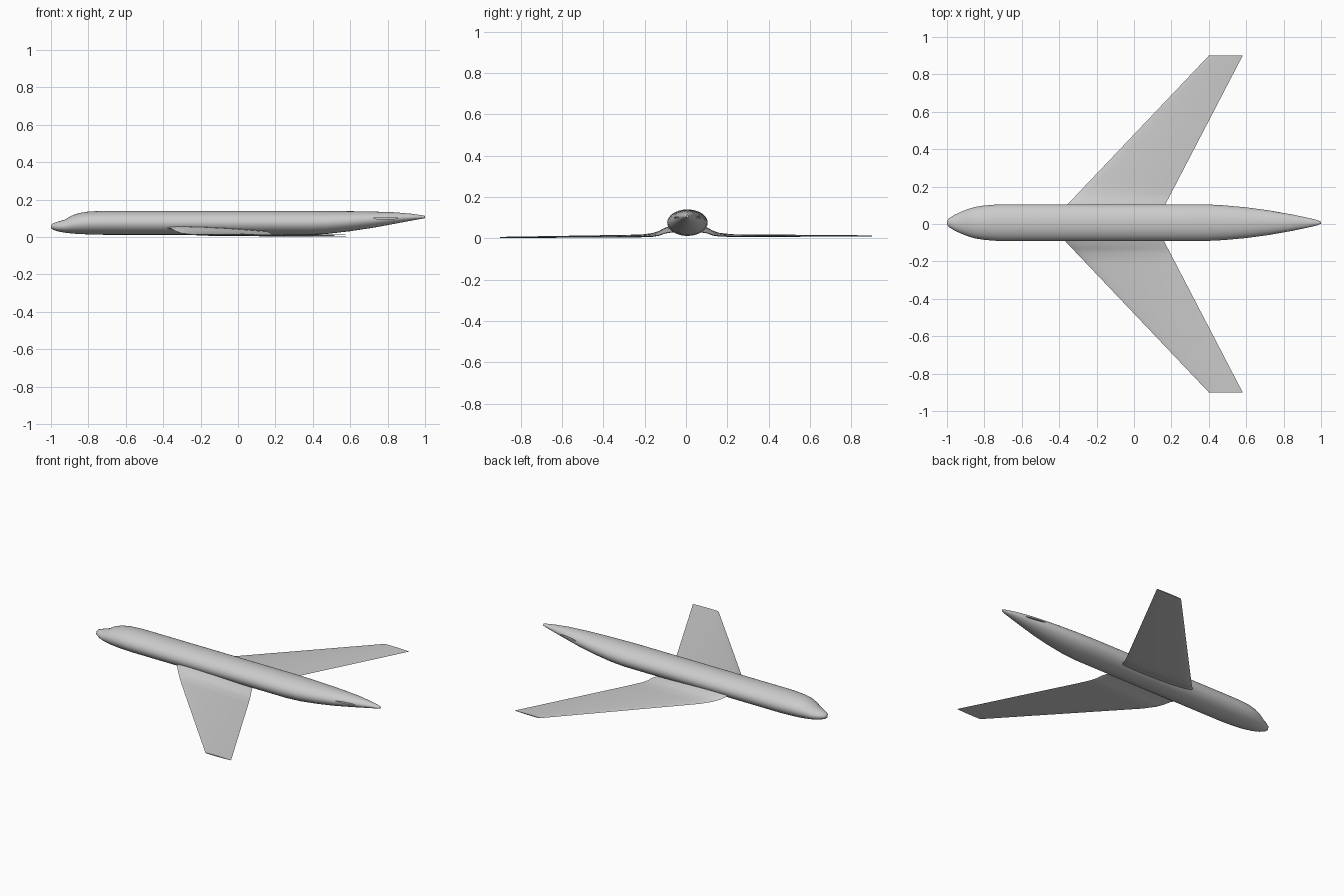
import bpy, bmesh, math

cube = bpy.data.objects.get("Cube")
if cube:
    bpy.data.objects.remove(cube)

grey = bpy.data.materials.new("light_grey")
grey.use_nodes = True
grey.diffuse_color = (0.6, 0.6, 0.6, 1)
grey.node_tree.nodes["Principled BSDF"].inputs["Base Color"].default_value = (0.6, 0.6, 0.6, 1)


def loft(name, rings, angle=30):
    """Skin a list of closed rings and cap both ends."""
    bm = bmesh.new()
    loops = [[bm.verts.new(p) for p in ring] for ring in rings]
    n = len(loops[0])
    for a, b in zip(loops, loops[1:]):
        for i in range(n):
            j = (i + 1) % n
            bm.faces.new((a[i], a[j], b[j], b[i]))
    bm.faces.new(loops[0])
    bm.faces.new(loops[-1])
    bmesh.ops.recalc_face_normals(bm, faces=bm.faces)
    mesh = bpy.data.meshes.new(name)
    bm.to_mesh(mesh)
    bm.free()
    mesh.materials.append(grey)
    obj = bpy.data.objects.new(name, mesh)
    bpy.context.collection.objects.link(obj)
    bpy.ops.object.select_all(action='DESELECT')
    obj.select_set(True)
    bpy.context.view_layer.objects.active = obj
    bpy.ops.object.shade_smooth_by_angle(angle=math.radians(angle))
    return obj


# Fuselage stations: x, half width, bottom z, top z
CENTRE_Y = 0.007
STATIONS = [
    (-1.0, 0.008, 0.048, 0.062), (-0.99, 0.023, 0.039, 0.073),
    (-0.96, 0.042, 0.029, 0.083), (-0.925, 0.058, 0.023, 0.093),
    (-0.89, 0.072, 0.019, 0.114), (-0.85, 0.084, 0.016, 0.128),
    (-0.8, 0.092, 0.014, 0.136), (-0.72, 0.098, 0.012, 0.14),
    (0.38, 0.098, 0.012, 0.14), (0.48, 0.093, 0.017, 0.139),
    (0.6, 0.082, 0.031, 0.138), (0.72, 0.066, 0.049, 0.136),
    (0.84, 0.045, 0.071, 0.132), (0.93, 0.026, 0.088, 0.124),
    (0.98, 0.014, 0.097, 0.117), (1.0, 0.005, 0.101, 0.113),
]


def oval(x, half, low, high, sides=40):
    turns = [2 * math.pi * i / sides for i in range(sides)]
    return [(x, CENTRE_Y + half * math.cos(t),
             (low + high) / 2 + (high - low) / 2 * math.sin(t)) for t in turns]


fuselage = loft("fuselage", [oval(*s) for s in STATIONS], 40)


# Wings: span, middle z, thickness, drop from leading to trailing edge
WING = [(0.04, 0.046, 0.026, 0.022), (0.1, 0.036, 0.024, 0.02),
        (0.13, 0.023, 0.021, 0.015), (0.16, 0.016, 0.017, 0.009),
        (0.22, 0.012, 0.013, 0.004), (0.9, 0.008, 0.006, 0.0)]


def airfoil(side, span, mid, thick, drop, steps=10):
    lead = -0.36 + 0.95 * (span - 0.1)
    trail = 0.165 + 0.52 * (span - 0.1)
    ring = []
    for i in range(2 * steps):
        t = math.pi * i / steps
        c = (1 - math.cos(t)) / 2
        shape = 1.3 * math.sqrt(c) * (1 - c) + 0.04
        z = mid + drop * (0.5 - c) + math.copysign(thick * shape, steps - i) * 0.9
        roll = 0.004 * side * span
        ring.append((lead + (trail - lead) * c, side * span, max(z + roll, 0.0)))
    return ring


for name, side in (("left_wing", 1), ("right_wing", -1)):
    loft(name, [airfoil(side, *w) for w in WING], 35)

# Narrow tailplane slots cut into both sides of the tail
for side in (1, -1):
    bpy.ops.mesh.primitive_cylinder_add(vertices=16, radius=1, depth=2,
                                        location=(0.79, CENTRE_Y + side * 0.065, 0.1),
                                        rotation=(math.pi / 2, 0, 0))
    cutter = bpy.context.object
    cutter.name = "tail_slot_cutter"
    cutter.scale = (0.065, 0.004, 0.035)
    cutter.hide_render = True
    cutter.hide_viewport = True
    cut = fuselage.modifiers.new("tail_slot", 'BOOLEAN')
    cut.operation = 'DIFFERENCE'
    cut.solver = 'EXACT'
    cut.object = cutter
